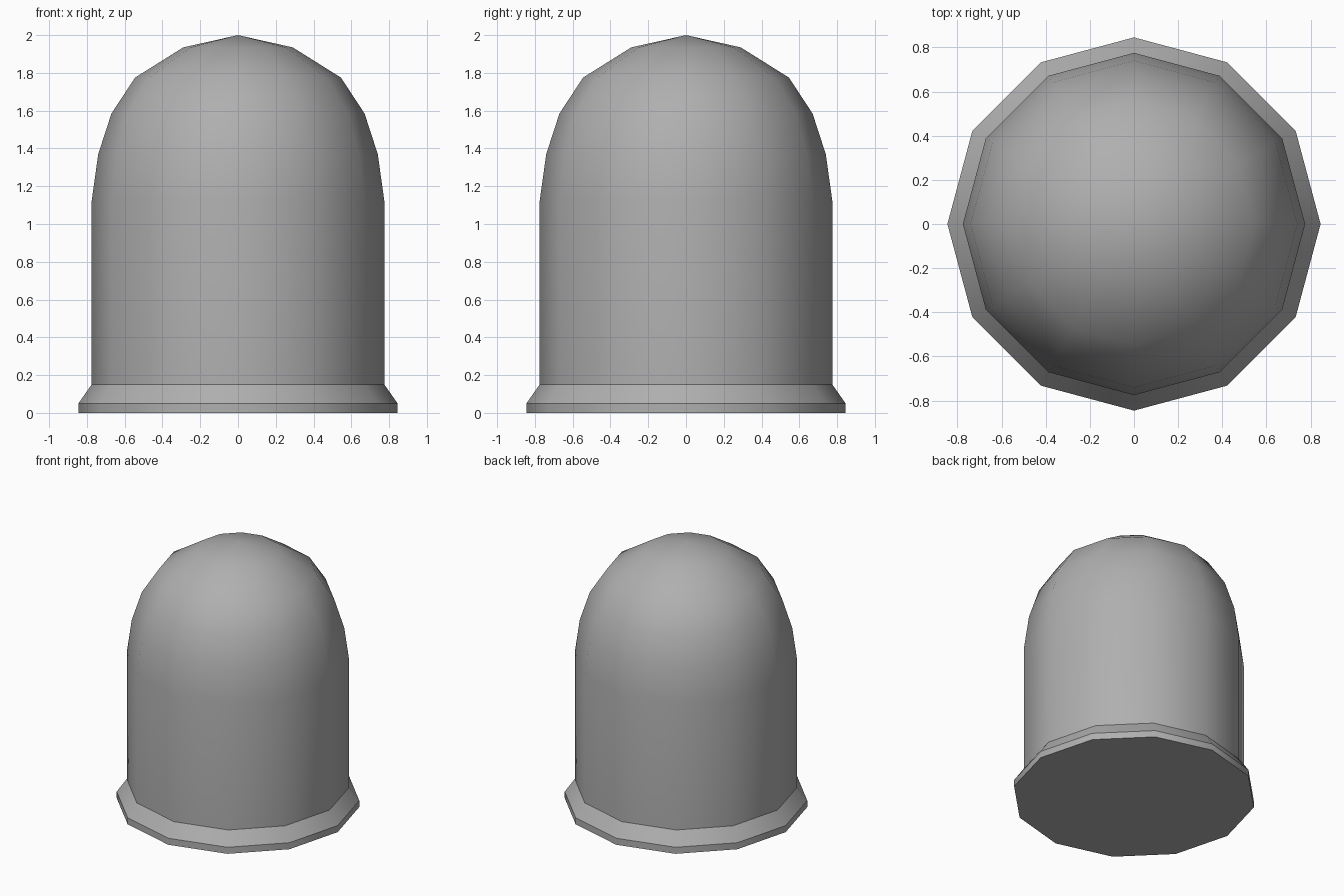
import bpy, bmesh
from math import cos, sin, tau, radians

if "Cube" in bpy.data.objects:
    bpy.data.objects.remove(bpy.data.objects["Cube"])

SIDES = 12
# Outline (radius, height): flared foot, straight wall, rounded dome
PROFILE = [(0.845, 0), (0.845, 0.05), (0.775, 0.15), (0.775, 1.12),
           (0.74, 1.37), (0.67, 1.585), (0.545, 1.775), (0.29, 1.935)]
TIP_Z = 2.0

bm = bmesh.new()
rings = [[bm.verts.new((r * cos(tau * i / SIDES), r * sin(tau * i / SIDES), z))
          for i in range(SIDES)] for r, z in PROFILE]
tip = bm.verts.new((0, 0, TIP_Z))

# Flat base, side bands and dome cap
bm.faces.new(rings[0][::-1])
for i in range(SIDES):
    j = (i + 1) % SIDES
    for low, high in zip(rings, rings[1:]):
        bm.faces.new((low[i], low[j], high[j], high[i]))
    bm.faces.new((rings[-1][i], rings[-1][j], tip))

mesh = bpy.data.meshes.new("domed_body")
bm.to_mesh(mesh)
bm.free()
body = bpy.data.objects.new("domed_body", mesh)
bpy.context.collection.objects.link(body)

# Dark grey finish
grey = bpy.data.materials.new("dark_grey")
grey.diffuse_color = (0.43, 0.43, 0.43, 1)
grey.use_nodes = True
grey.node_tree.nodes["Principled BSDF"].inputs["Base Color"].default_value = grey.diffuse_color
mesh.materials.append(grey)

# Smooth wall and dome, crisp foot edges
bpy.context.view_layer.objects.active = body
body.select_set(True)
bpy.ops.object.shade_smooth_by_angle(angle=radians(32))
